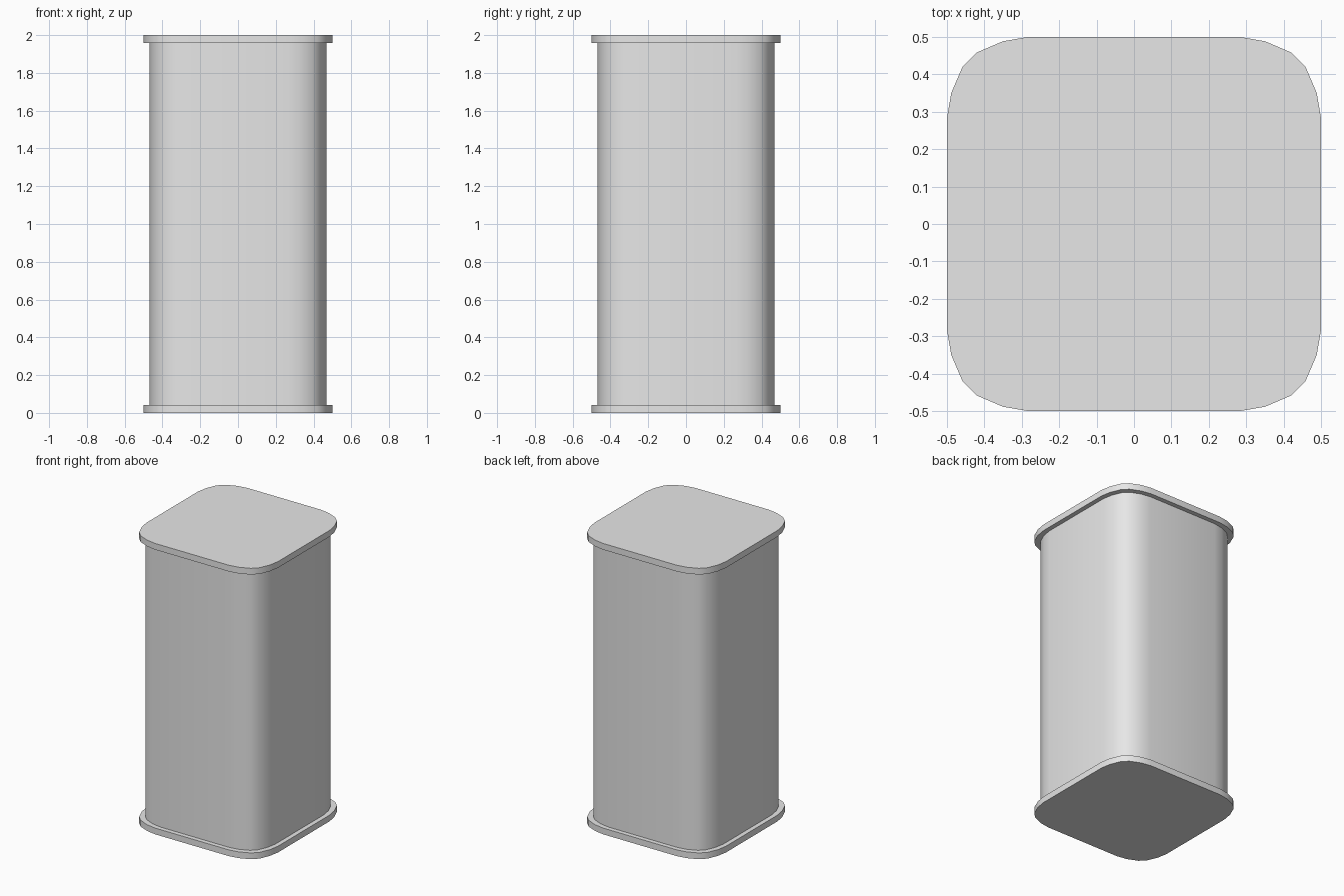
import bpy, bmesh, math

cube = bpy.data.objects.get("Cube")
if cube:
    bpy.data.objects.remove(cube, do_unlink=True)

grey = bpy.data.materials.new("plain grey")
grey.use_nodes = True
colour = (0.8, 0.8, 0.8, 1)
grey.diffuse_color = colour
grey.node_tree.nodes["Principled BSDF"].inputs["Base Color"].default_value = colour

# One rounded corner, turned four times into the full outline
CORNER = [(0.5, 0.28), (0.488, 0.35), (0.458, 0.42),
          (0.42, 0.458), (0.35, 0.488), (0.28, 0.5)]


def outline():
    points = []
    for turn in range(4):
        for x, y in CORNER:
            for _ in range(turn):
                x, y = -y, x
            points.append((x, y))
    return points


def slab(name, scale, bottom, top):
    """Extrude the rounded square outline from bottom to top."""
    bm = bmesh.new()
    base = bm.faces.new([bm.verts.new((x * scale, y * scale, bottom))
                         for x, y in outline()])
    grown = bmesh.ops.extrude_face_region(bm, geom=[base], use_keep_orig=True)
    for item in grown["geom"]:
        if isinstance(item, bmesh.types.BMVert):
            item.co.z = top
    bmesh.ops.recalc_face_normals(bm, faces=bm.faces)
    mesh = bpy.data.meshes.new(name)
    bm.to_mesh(mesh)
    bm.free()
    mesh.materials.append(grey)
    obj = bpy.data.objects.new(name, mesh)
    bpy.context.collection.objects.link(obj)
    bpy.ops.object.select_all(action='DESELECT')
    obj.select_set(True)
    bpy.context.view_layer.objects.active = obj
    bpy.ops.object.shade_smooth_by_angle(angle=math.radians(35))


RIM = 0.043
slab("bottom_rim", 1.0, 0, RIM)
slab("body", 0.937, RIM, 2 - RIM)
slab("top_rim", 1.0, 2 - RIM, 2)
